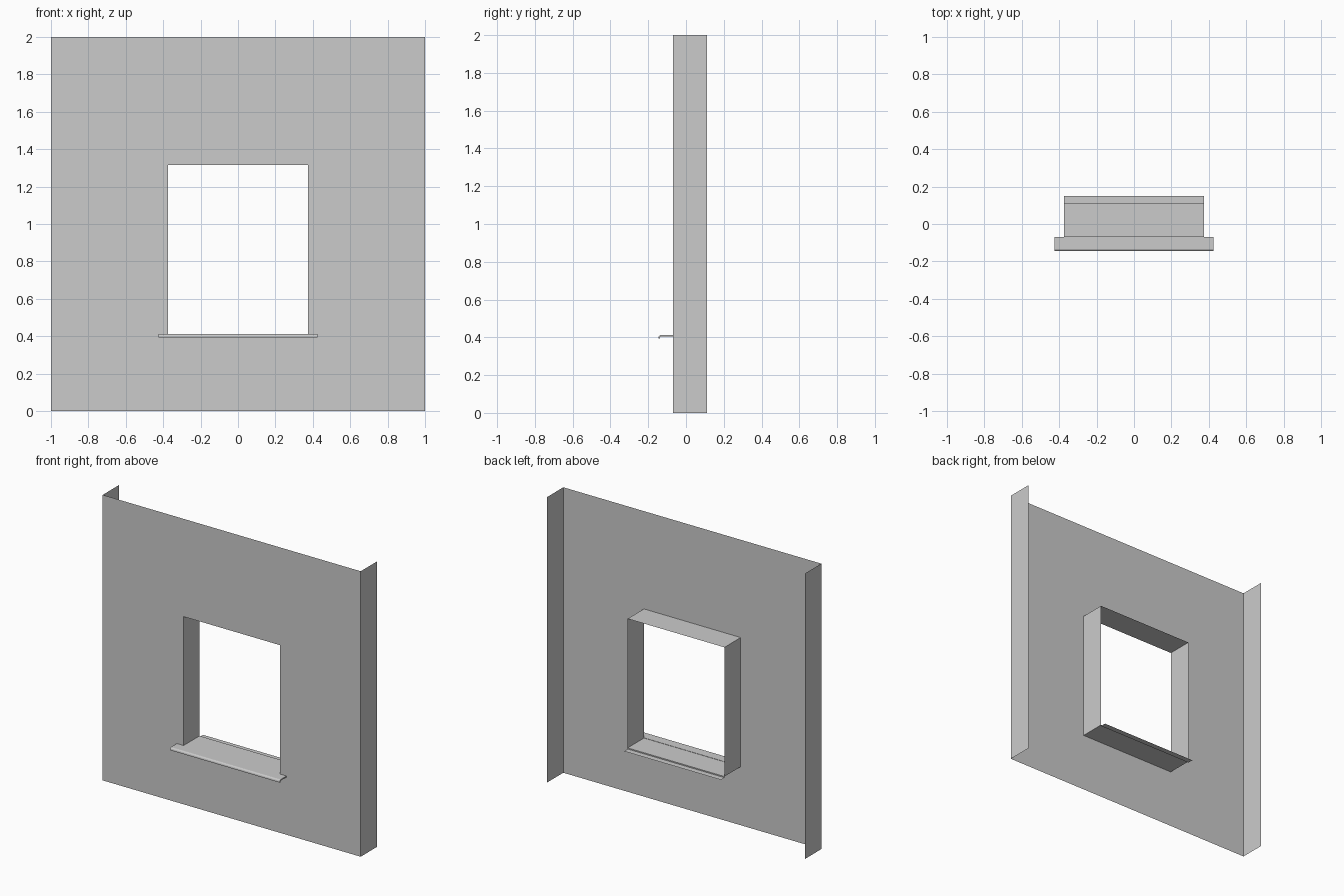
import bpy, bmesh, math

if "Cube" in bpy.data.objects:
    bpy.data.objects.remove(bpy.data.objects["Cube"])

HW, H = 1.0, 2.0                 # wall half width and height
FRONT, BACK = -0.07, 0.11        # wall face and rear edge of the returns
WX, Z0, Z1 = 0.375, 0.41, 1.315  # window opening


def make_object(name, build):
    bm = bmesh.new()
    build(bm)
    bmesh.ops.remove_doubles(bm, verts=bm.verts, dist=1e-5)
    me = bpy.data.meshes.new(name)
    bm.to_mesh(me)
    bm.free()
    ob = bpy.data.objects.new(name, me)
    bpy.context.collection.objects.link(ob)
    return ob


def quad(bm, *pts):
    return bm.faces.new([bm.verts.new(p) for p in pts])


def sweep_x(bm, profile, hw, closed=False):
    # sweep a (y, z) profile along x; closed profiles get end caps
    left = [bm.verts.new((-hw, y, z)) for y, z in profile]
    right = [bm.verts.new((hw, y, z)) for y, z in profile]
    n = len(profile)
    for i in range(n if closed else n - 1):
        j = (i + 1) % n
        bm.faces.new((left[i], right[i], right[j], left[j]))
    if closed:
        bm.faces.new(left[::-1])
        bm.faces.new(right)
        bmesh.ops.recalc_face_normals(bm, faces=bm.faces)


# Front sheet around the opening plus the two side returns
def wall(bm):
    xs, zs = (-HW, -WX, WX, HW), (0, Z0, Z1, H)
    for i in range(3):
        for k in range(3):
            if (i, k) != (1, 1):
                quad(bm, (xs[i], FRONT, zs[k]), (xs[i + 1], FRONT, zs[k]),
                     (xs[i + 1], FRONT, zs[k + 1]), (xs[i], FRONT, zs[k + 1]))
    quad(bm, (HW, FRONT, 0), (HW, BACK, 0), (HW, BACK, H), (HW, FRONT, H))
    quad(bm, (-HW, BACK, 0), (-HW, FRONT, 0), (-HW, FRONT, H), (-HW, BACK, H))


# Jambs and head lining the opening
def reveal(bm):
    path = [(-WX, Z0), (-WX, Z1), (WX, Z1), (WX, Z0)]
    for (xa, za), (xb, zb) in zip(path, path[1:]):
        quad(bm, (xa, FRONT, za), (xb, FRONT, zb), (xb, BACK, zb), (xa, BACK, za))


# Sill sheet through the opening, stepping down to a rear flange
def sill(bm):
    sweep_x(bm, [(FRONT, Z0), (BACK, Z0), (BACK, 0.402), (0.15, 0.402)], WX)


# Projecting nosing with a rounded, turned-down lip
def nosing(bm):
    cy, cz = -0.133, 0.4
    arc = [math.radians(90 + 22.5 * i) for i in range(5)]
    outer = [(cy + 0.012 * math.cos(a), cz + 0.012 * math.sin(a)) for a in arc]
    inner = [(cy + 0.004 * math.cos(a), cz + 0.004 * math.sin(a)) for a in arc]
    profile = ([(FRONT, 0.412)] + outer + [(-0.145, 0.394), (-0.137, 0.394)]
               + inner[::-1] + [(FRONT, 0.404)])
    sweep_x(bm, profile, 0.425, closed=True)


make_object("wall_panel", wall)
make_object("window_reveal", reveal)
make_object("window_sill", sill)
make_object("sill_nosing", nosing)
